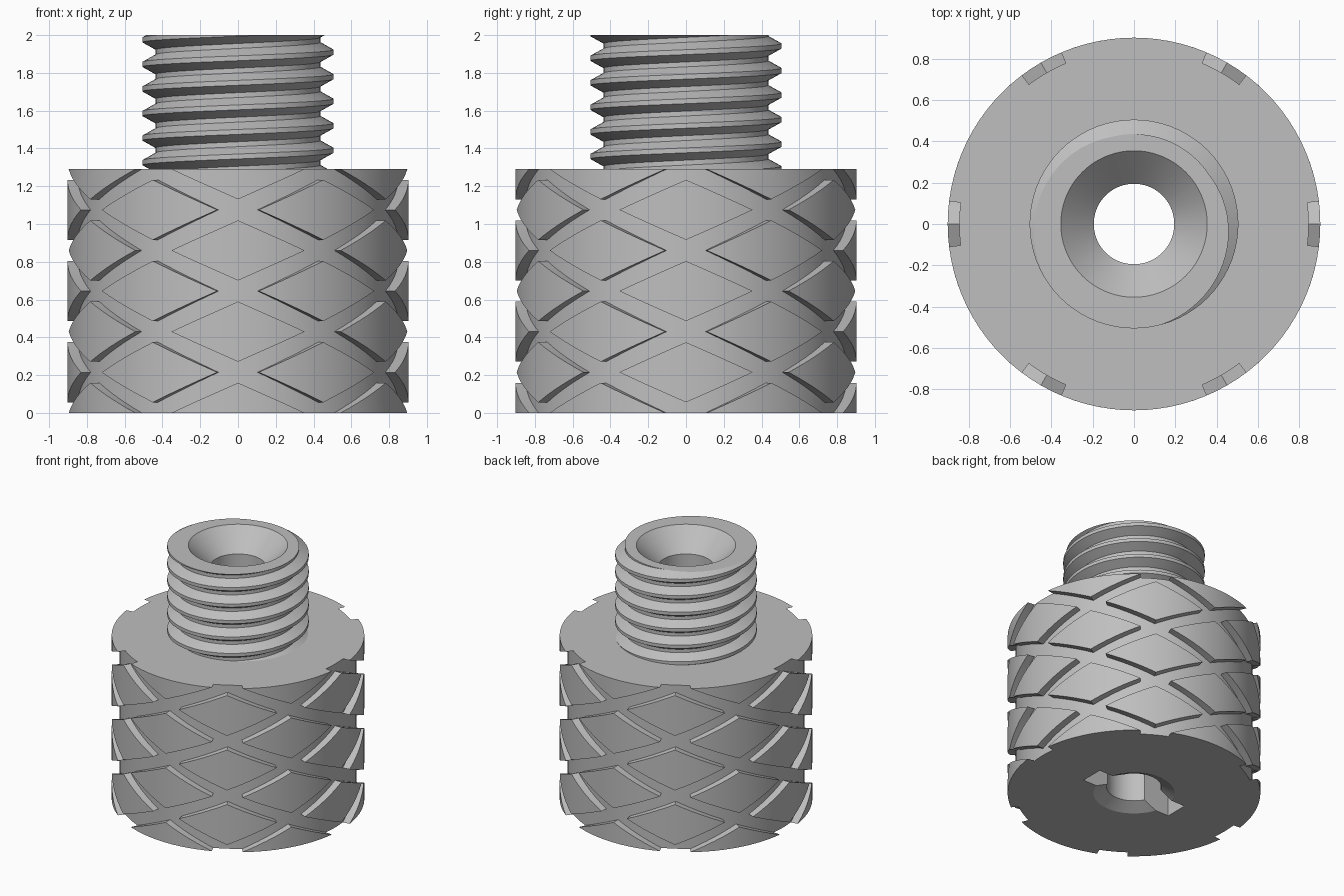
import bpy, bmesh, math
from mathutils import Vector

if "Cube" in bpy.data.objects:
    bpy.data.objects.remove(bpy.data.objects["Cube"])

R_BODY, R_CORE, H_BODY, H_TOTAL = 0.903, 0.847, 1.29, 2.0
R_BORE, R_SINK, R_CHAMFER = 0.195, 0.355, 0.29
PITCH, R_CREST, R_ROOT = 0.13, 0.506, 0.436

steel = bpy.data.materials.new("steel grey")
steel.diffuse_color = (0.52, 0.52, 0.52, 1)
steel.use_nodes = True
steel.node_tree.nodes["Principled BSDF"].inputs["Base Color"].default_value = steel.diffuse_color


def polar(r, a, z):
    return Vector((r * math.cos(a), r * math.sin(a), z))


def finish(bm, name):
    bmesh.ops.remove_doubles(bm, verts=bm.verts, dist=1e-5)
    bmesh.ops.recalc_face_normals(bm, faces=bm.faces)
    mesh = bpy.data.meshes.new(name)
    bm.to_mesh(mesh)
    bm.free()
    mesh.materials.append(steel)
    obj = bpy.data.objects.new(name, mesh)
    bpy.context.collection.objects.link(obj)
    return obj


def smooth(obj):
    bpy.ops.object.select_all(action='DESELECT')
    obj.select_set(True)
    bpy.context.view_layer.objects.active = obj
    bpy.ops.object.shade_smooth_by_angle(angle=math.radians(25))


# Body core: closed revolved ring with a chamfered bore
bm = bmesh.new()
profile = [(R_CHAMFER, 0), (R_CORE, 0), (R_CORE, H_BODY), (R_BORE, H_BODY), (R_BORE, 0.05)]
N = 96
rings = [[bm.verts.new(polar(r, math.tau * i / N, z)) for i in range(N)] for r, z in profile]
for j in range(len(rings)):
    a, b = rings[j], rings[(j + 1) % len(rings)]
    for i in range(N):
        k = (i + 1) % N
        bm.faces.new((a[i], a[k], b[k], b[i]))
core = finish(bm, "body_core")

# Driver slot cut across the bottom of the bore
bm = bmesh.new()
bmesh.ops.create_cube(bm, size=1)
for v in bm.verts:
    v.co = Vector((v.co.x * 0.79, v.co.y * 0.18, v.co.z * 0.8 - 0.05))
cutter = finish(bm, "slot_cutter")
cutter.hide_render = True
cut = core.modifiers.new("slot", 'BOOLEAN')
cut.operation, cut.solver, cut.object = 'DIFFERENCE', 'EXACT', cutter
bpy.context.view_layer.objects.active = core
bpy.ops.object.modifier_apply(modifier="slot")
bpy.data.objects.remove(cutter)
smooth(core)

# Diamond knurl pads, staggered by half a step around and up
bm = bmesh.new()
HALF_A, HALF_Z, STEP_Z, COLS = math.radians(23), 0.159, 0.43, 12


def add_face(points):
    unique = []
    for p in points:
        if all((p - q).length > 1e-5 for q in unique):
            unique.append(p)
    if len(unique) > 2:
        bm.faces.new([bm.verts.new(p) for p in unique])


def add_pad(angle, zc):
    columns = []
    for i in range(COLS + 1):
        t = 2 * i / COLS - 1
        h = HALF_Z * (1 - abs(t))
        a = angle + t * HALF_A
        lo, hi = max(0, zc - h), min(H_BODY, zc + h)
        columns.append([polar(R_BODY, a, lo), polar(R_BODY, a, hi),
                        polar(R_CORE - 0.003, a, hi), polar(R_CORE - 0.003, a, lo)])
    for c, d in zip(columns, columns[1:]):
        for k in range(3):      # outer face, upper wall, inner face
            add_face([c[k], d[k], d[k + 1], c[k + 1]])
        add_face([c[3], d[3], d[0], c[0]])


for row in range(7):
    for i in range(6):
        shift = 30 if row % 2 else 0
        add_pad(math.radians(-90 + 60 * i + shift), row * STEP_Z / 2)
smooth(finish(bm, "knurl_pads"))

# Threaded stud: a helical strip trimmed flat at both ends
bm = bmesh.new()
SEG = 72
tooth = [(-0.013, R_CREST), (0.013, R_CREST), (0.052, R_ROOT), (0.078, R_ROOT),
         (PITCH - 0.013, R_CREST)]
strip = []
for i in range(-7 * SEG, 3 * SEG + 1):
    a = math.tau * i / SEG
    strip.append([bm.verts.new(polar(r, a, 1.91 + PITCH * i / SEG + dz)) for dz, r in tooth])
for c, d in zip(strip, strip[1:]):
    for k in range(4):
        bm.faces.new((c[k], d[k], d[k + 1], c[k + 1]))
bmesh.ops.remove_doubles(bm, verts=bm.verts, dist=1e-4)
for z, up in ((H_TOTAL, 1), (H_BODY, -1)):
    bmesh.ops.bisect_plane(bm, geom=bm.verts[:] + bm.edges[:] + bm.faces[:], dist=1e-6,
                           plane_co=(0, 0, z), plane_no=(0, 0, up), clear_outer=True)

# Flat end, countersink and bore, drawn inward from the top edge
edges = [e for e in bm.edges if e.is_boundary and all(abs(v.co.z - H_TOTAL) < 1e-4 for v in e.verts)]
for r, z in ((R_SINK, H_TOTAL), (R_BORE, H_TOTAL - 0.16), (R_BORE, H_BODY)):
    new = bmesh.ops.extrude_edge_only(bm, edges=edges)["geom"]
    for v in new:
        if isinstance(v, bmesh.types.BMVert):
            v.co = polar(r, math.atan2(v.co.y, v.co.x), z)
    made = [e for e in new if isinstance(e, bmesh.types.BMEdge)]
    edges = [e for e in made if e.is_boundary]
smooth(finish(bm, "threaded_stud"))
